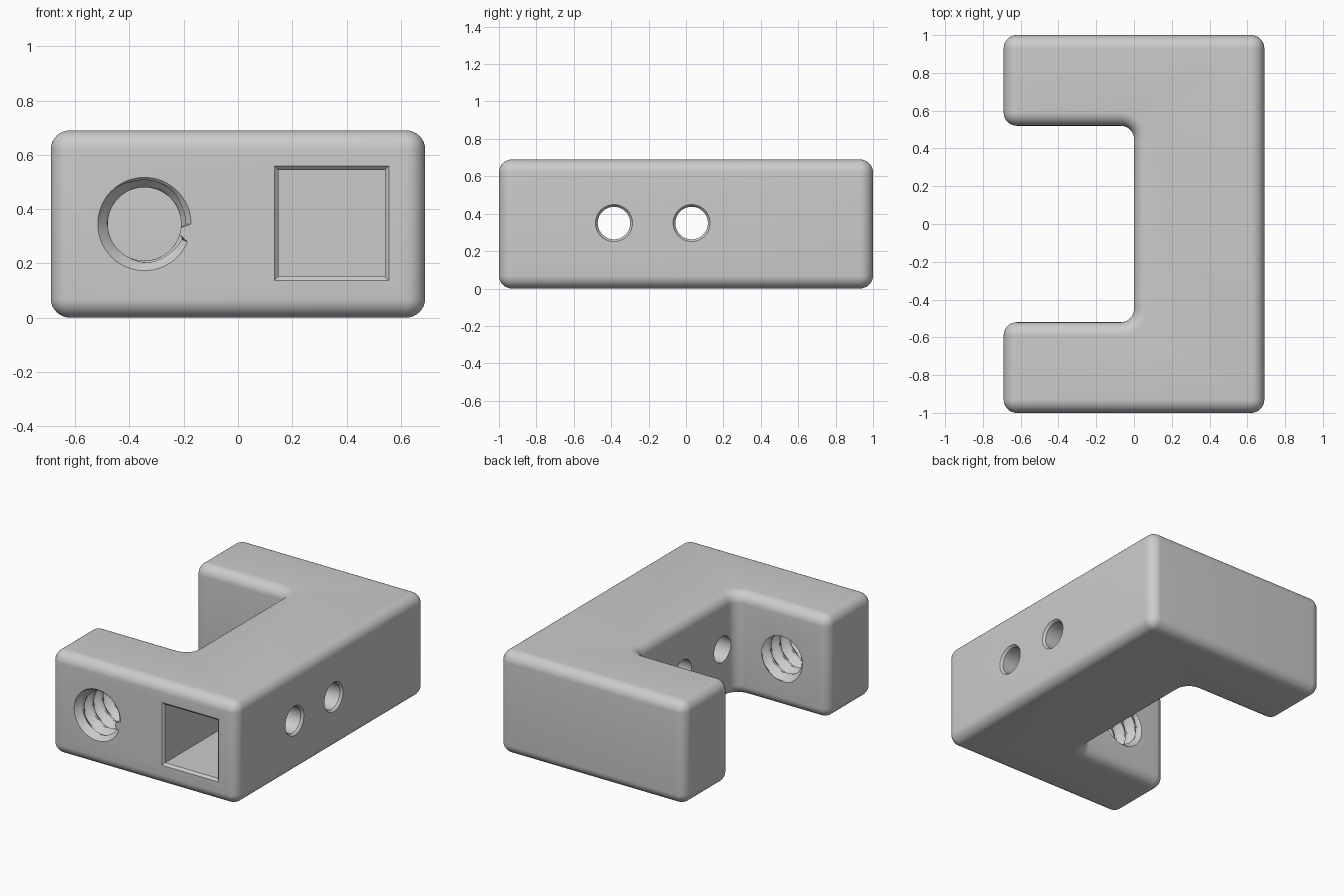
import bpy, bmesh
from math import sin, cos, pi, tau
from mathutils import Vector, Matrix

cube = bpy.data.objects.get("Cube")
if cube:
    bpy.data.objects.remove(cube, do_unlink=True)

gray = bpy.data.materials.new("plain_gray")
gray.use_nodes = True
gray.diffuse_color = (0.6, 0.6, 0.6, 1)
gray.node_tree.nodes["Principled BSDF"].inputs["Base Color"].default_value = (0.6, 0.6, 0.6, 1)

HEIGHT, ROUND = 0.69, 0.07
MID = HEIGHT / 2


def loft(name, rings):
    """Closed solid through rings with equal point counts."""
    bm = bmesh.new()
    rows = [[bm.verts.new(p) for p in ring] for ring in rings]
    n = len(rows[0])
    for a, b in zip(rows, rows[1:]):
        for i in range(n):
            j = (i + 1) % n
            bm.faces.new((a[i], a[j], b[j], b[i]))
    bm.faces.new(rows[0][::-1])
    bm.faces.new(rows[-1])
    bmesh.ops.remove_doubles(bm, verts=bm.verts, dist=1e-5)
    bmesh.ops.recalc_face_normals(bm, faces=bm.faces)
    mesh = bpy.data.meshes.new(name)
    bm.to_mesh(mesh)
    bm.free()
    mesh.materials.append(gray)
    obj = bpy.data.objects.new(name, mesh)
    bpy.context.collection.objects.link(obj)
    return obj


# C-shaped plan with rounded corners, shrunk inward by d
corners = [Vector(p) for p in ((-.69, -1), (.69, -1), (.69, 1), (-.69, 1),
                               (-.69, .52), (0, .52), (0, -.52), (-.69, -.52))]


def plan(d, z, steps=10):
    pts = []
    for i, p in enumerate(corners):
        a = (p - corners[i - 1]).normalized()
        b = (corners[(i + 1) % len(corners)] - p).normalized()
        convex = a.cross(b) > 0
        centre = p + (b - a) * ROUND
        r = ROUND - d if convex else ROUND + d
        for k in range(steps + 1):
            t = k / steps * pi / 2
            # concave corners sweep the same arc, mirrored by a and b
            pts.append((*(centre + r * (a * sin(t) - b * cos(t))), z))
    return pts


rim = [(ROUND * (1 - sin(k * pi / 16)), ROUND * (1 - cos(k * pi / 16))) for k in range(9)]
body = loft("clamp_body", [plan(d, z) for d, z in rim] +
            [plan(d, HEIGHT - z) for d, z in reversed(rim)])


# Threaded hole through the front arm
def thread_radius(t, y):
    pitch, low, high = 0.1, 0.135, 0.172
    phase = ((y + 1) / pitch + t / tau) % 1
    r = low + (high - low) * max(0, 1 - abs(2 * phase - 1) * 1.2)
    if t < tau * 0.94:
        r = max(r, min(high, high - (y + 1)))
    return r


def thread_ring(y, n=64):
    ring = []
    for i in range(n):
        t = i * tau / n
        r = thread_radius(t, y)
        ring.append((-0.345 + r * cos(t), y, MID + r * sin(t)))
    return ring


cutters = [loft("thread_cutter", [thread_ring(-1.03 + k * 0.01) for k in range(58)])]


# Square socket with a chamfered mouth
def square(y, h):
    return [(0.345 + sx * h, y, 0.348 + sz * h) for sx, sz in ((-1, -1), (1, -1), (1, 1), (-1, 1))]


cutters.append(loft("socket_cutter", [square(-1.01, 0.221), square(-0.985, 0.196), square(0.3, 0.196)]))


# Two cross holes, chamfered on the outside
def circle(x, y, r, n=48):
    return [(x, y + r * cos(i * tau / n), 0.35 + r * sin(i * tau / n)) for i in range(n)]


for y in (-0.385, 0.03):
    cutters.append(loft("cross_hole_cutter", [circle(-0.1, y, 0.087), circle(0.675, y, 0.087),
                                              circle(0.7, y, 0.107)]))

bpy.context.view_layer.objects.active = body
body.select_set(True)
for cutter in cutters:
    cutter.hide_render = True
    mod = body.modifiers.new("cut", 'BOOLEAN')
    mod.operation = 'DIFFERENCE'
    mod.solver = 'EXACT'
    mod.object = cutter
    bpy.ops.object.modifier_apply(modifier=mod.name)
    bpy.data.objects.remove(cutter, do_unlink=True)

bpy.ops.object.shade_smooth_by_angle(angle=pi / 6)
